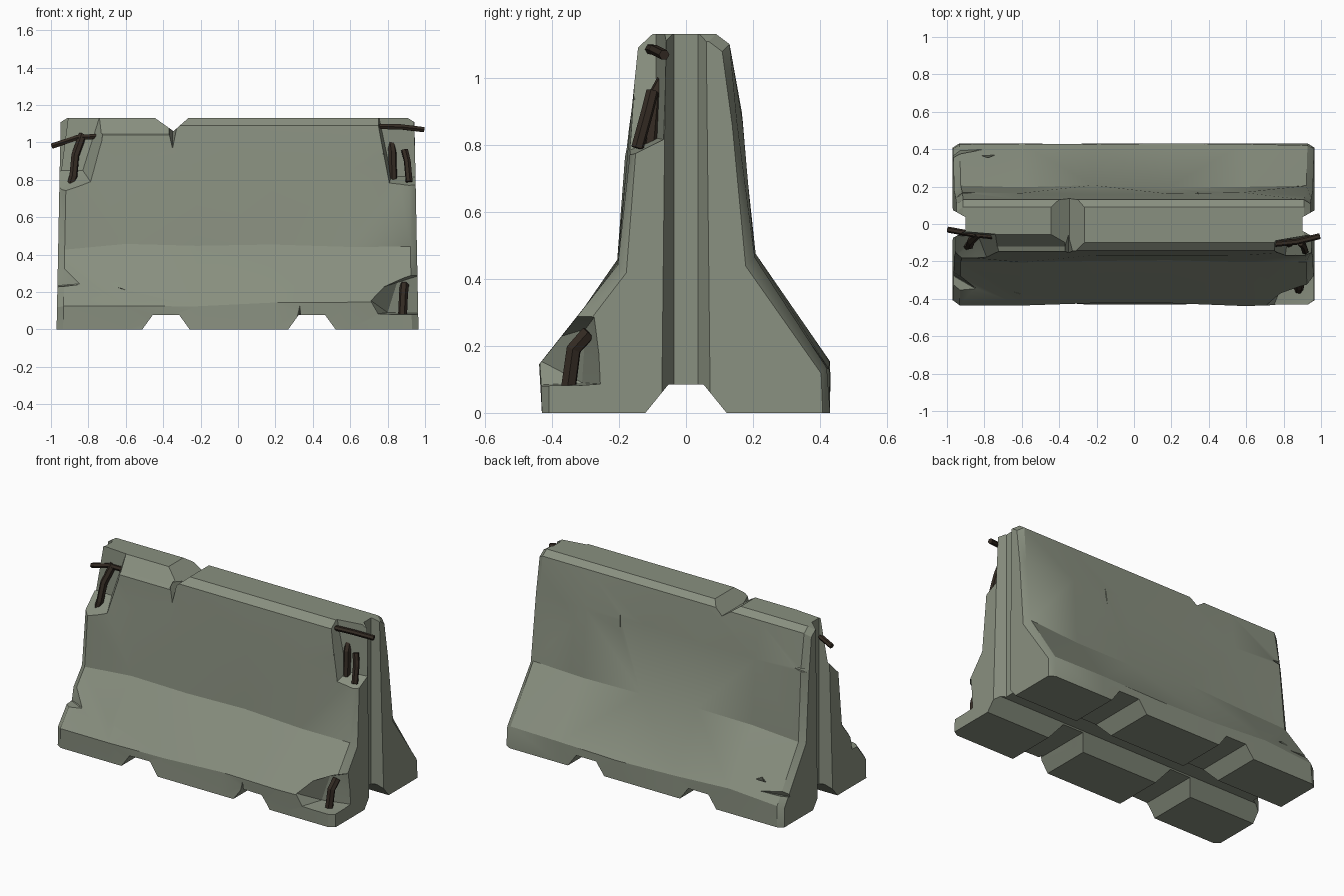
import bpy, bmesh, random
from mathutils import Vector

if "Cube" in bpy.data.objects:
    bpy.data.objects.remove(bpy.data.objects["Cube"])

random.seed(4)


def material(name, col):
    m = bpy.data.materials.new(name)
    m.diffuse_color = (*col, 1)
    m.use_nodes = True
    m.node_tree.nodes["Principled BSDF"].inputs["Base Color"].default_value = m.diffuse_color
    return m


concrete = material("weathered concrete", (0.25, 0.278, 0.215))
rust = material("rusted steel", (0.034, 0.024, 0.017))


def add(name, bm, mat):
    bmesh.ops.recalc_face_normals(bm, faces=bm.faces)
    me = bpy.data.meshes.new(name)
    bm.to_mesh(me)
    bm.free()
    me.materials.append(mat)
    ob = bpy.data.objects.new(name, me)
    bpy.context.collection.objects.link(ob)
    return ob


# Barrier body: stepped profile lofted along x, ends drawn in as a chamfer
profile = [(-.43, 0), (-.43, .14), (-.20, .44), (-.168, .85), (-.143, 1.09), (-.10, 1.13),
           (.09, 1.13), (.13, 1.10), (.16, .88), (.20, .46), (.425, .14), (.43, 0)]
bm = bmesh.new()
rings = []
stations = [-.97, -.935, -.6, -.22, .18, .58, .93, .965]
for i, x in enumerate(stations):
    end = i in (0, len(stations) - 1)
    ring = []
    for y, z in profile:
        inset = .022 if end else 0
        yy = y - inset * (1 if y > 0 else -1)
        zz = z - (inset if z > .1 else 0)
        if not end and .1 < z < 1.0:
            yy += random.uniform(-.009, .009)
            zz += random.uniform(-.02, .02)
        side = 1 if x > 0 else -1
        lean = .022 * zz / 1.13 if abs(x) > .9 else 0
        ring.append(bm.verts.new((x - side * lean, yy, zz)))
    rings.append(ring)
n = len(profile)
for a, b in zip(rings, rings[1:]):
    for k in range(n):
        bm.faces.new((a[k], a[(k + 1) % n], b[(k + 1) % n], b[k]))
bm.faces.new(rings[0])
bm.faces.new(rings[-1])
bmesh.ops.triangulate(bm, faces=[f for f in bm.faces if len(f.verts) == 4])
body = add("barrier_body", bm, concrete)


def cut(points):
    """Subtract the convex hull of the points from the body."""
    h = bmesh.new()
    for p in points:
        h.verts.new(p)
    bmesh.ops.convex_hull(h, input=h.verts)
    c = add("cutter", h, concrete)
    c.hide_render = True
    mod = body.modifiers.new("cut", "BOOLEAN")
    mod.operation, mod.solver, mod.object = "DIFFERENCE", "EXACT", c
    bpy.context.view_layer.objects.active = body
    bpy.ops.object.modifier_apply(modifier=mod.name)
    bpy.data.objects.remove(c)


# Vertical end grooves
for s in (-1, 1):
    cut([(s * x, y * t, z) for x, y in ((1.04, .115), (.90, .036))
         for t in (-1, 1) for z in (-.1, 1.3)])
# Drain channels: one lengthwise, two crosswise
cut([(x, t * y, z) for x in (-1.2, 1.2) for t in (-1, 1) for y, z in ((.17, -.06), (.052, .085))])
for cx in (-.385, .395):
    cut([(cx + t * w, y, z) for y in (-.6, .6) for t in (-1, 1) for w, z in ((.17, -.06), (.07, .078))])

# Broken upper left corner
cut([(-1.1, -.02, 1.2), (-.72, -.05, 1.2), (-.68, -.3, 1.2), (-1.1, -.3, 1.2),
     (-1.1, -.05, .85), (-.83, -.07, .85), (-.74, -.3, .72), (-1.1, -.3, .60)])
# Broken upper right corner
cut([(.71, -.3, 1.2), (.74, -.09, 1.2), (1.1, -.03, 1.2), (1.1, -.3, 1.2),
     (.82, -.09, .82), (.79, -.3, .72), (1.1, -.04, .81), (1.1, -.3, .76)])
cut([(.66, -.25, .95), (.82, -.12, .93), (.85, -.25, .88), (.75, -.2, 1.08), (.72, -.25, 1.1)])
# Broken lower right corner
cut([(.66, -.5, .19), (.72, -.5, .08), (1.1, -.5, .08), (1.1, -.21, .083), (1.1, -.24, .33),
     (1.1, -.5, .42), (.8, -.31, .09), (.85, -.3, .25), (.76, -.5, .24)])
# Chipped lower left corner
cut([(-1.1, -.5, .2), (-.72, -.42, .25), (-.9, -.31, .24), (-1.1, -.2, .22),
     (-1.1, -.15, .47), (-.93, -.3, .47), (-1.1, -.5, .5)])
# V notch in the top edge, deeper at the front, and the spalled edge beside it
cut([(x, y, 1.17) for x in (-.50, -.22) for y in (-.3, .3)] + [(-.345, -.3, 1.06), (-.345, .3, 1.06)])
cut([(-.43, -.3, 1.14), (-.28, -.3, 1.14), (-.35, -.2, .92), (-.35, -.02, 1.10)])
cut([(x, y, z) for x in (-.78, -.37) for y, z in ((-.04, 1.15), (-.3, 1.15), (-.12, 1.05), (-.3, .98))])
# Small chips and a crack on the back and front
cut([(-1.1, .08, .9), (-1.1, .3, .93), (-.86, .17, .89), (-1.1, .3, .84), (-1.1, .1, .83)])
cut([(-1.1, .3, .16), (-1.1, .46, .2), (-.8, .40, .18), (-1.1, .36, .27)])
cut([(-.82, .37, .23), (-.74, .37, .23), (-.78, .34, .21), (-.78, .36, .26)])
cut([(.33, .22, .72), (.35, .22, 1.0), (.336, .22, .86), (.35, .22, .86), (.342, .13, .86)])
cut([(-.74, -.4, .26), (-.52, -.5, .19), (-.62, -.5, .235), (-.62, -.345, .215)])
cut([(.29, -.5, .06), (.35, -.5, .06), (.33, -.46, .17), (.33, -.38, .06)])


# Bent reinforcing bars
def bar(name, pts, r):
    cu = bpy.data.curves.new(name, "CURVE")
    cu.dimensions = "3D"
    cu.bevel_depth, cu.bevel_resolution, cu.use_fill_caps = r, 1, True
    sp = cu.splines.new("POLY")
    sp.points.add(len(pts) - 1)
    for p, q in zip(sp.points, pts):
        p.co = (*q, 1)
    tmp = bpy.data.objects.new("tmp", cu)
    bpy.context.collection.objects.link(tmp)
    bpy.context.view_layer.update()
    me = bpy.data.meshes.new_from_object(tmp.evaluated_get(bpy.context.evaluated_depsgraph_get()))
    bpy.data.objects.remove(tmp)
    me.materials.clear()
    me.materials.append(rust)
    for f in me.polygons:
        f.use_smooth = False
    ob = bpy.data.objects.new(name, me)
    bpy.context.collection.objects.link(ob)


bar("left_long_bar", [(-.995, -.03, .98), (-.86, -.055, 1.025), (-.71, -.07, 1.035)], .016)
bar("left_upright_bar", [(-.83, -.05, 1.04), (-.87, -.09, .93), (-.88, -.115, .82), (-.91, -.12, .72)], .022)
bar("right_long_bar", [(.72, -.11, 1.085), (.87, -.095, 1.083), (.993, -.065, 1.068)], .016)
bar("right_upright_bar", [(.81, -.04, 1.04), (.825, -.09, .95), (.83, -.105, .78)], .022)
bar("right_short_bar", [(.89, -.10, .96), (.905, -.115, .90), (.915, -.145, .79)], .019)
bar("foot_bar", [(.89, -.29, .24), (.885, -.335, .19), (.88, -.35, .08)], .024)

# Soft shading on the worn faces, crisp breaks
bpy.ops.object.select_all(action="DESELECT")
body.select_set(True)
bpy.context.view_layer.objects.active = body
bpy.ops.object.shade_smooth_by_angle(angle=0.5)
